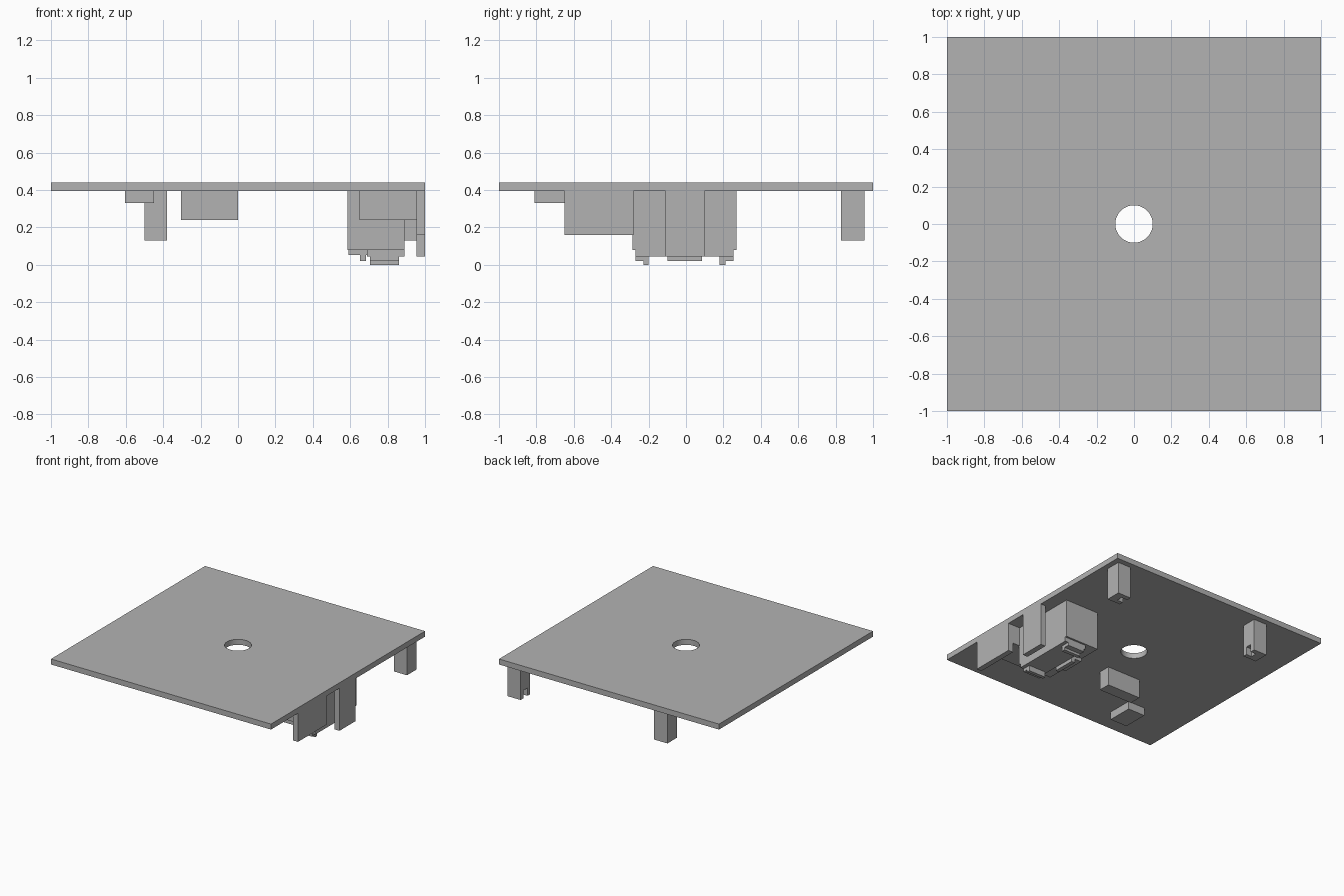
import bpy

cube = bpy.data.objects.get("Cube")
if cube:
    bpy.data.objects.remove(cube, do_unlink=True)

grey = bpy.data.materials.new("plain_grey")
grey.use_nodes = True
colour = (0.45, 0.45, 0.45, 1)
grey.diffuse_color = colour
grey.node_tree.nodes["Principled BSDF"].inputs["Base Color"].default_value = colour


def box(name, x, y, z):
    """Box from (min, max) pairs on each axis."""
    lo, hi = zip(x, y, z)
    bpy.ops.mesh.primitive_cube_add(size=1)
    ob = bpy.context.object
    ob.name = name
    for v in ob.data.vertices:
        v.co = [a + (b - a) * (c + 0.5) for a, b, c in zip(lo, hi, v.co)]
    ob.data.materials.append(grey)
    return ob


def cut(target, cutter):
    cutter.hide_render = True
    cutter.hide_viewport = True
    cutter.display_type = 'WIRE'
    mod = target.modifiers.new("cut", 'BOOLEAN')
    mod.operation = 'DIFFERENCE'
    mod.solver = 'EXACT'
    mod.object = cutter
    bpy.context.view_layer.objects.active = target
    bpy.ops.object.modifier_apply(modifier=mod.name)
    bpy.data.objects.remove(cutter, do_unlink=True)


UNDER = 0.395

# Square plate with a round centre hole
plate = box("top_plate", (-1, 1), (-1, 1), (UNDER, 0.44))
bpy.ops.mesh.primitive_cylinder_add(vertices=48, radius=0.1, depth=0.4, location=(0, 0, 0.42))
cut(plate, bpy.context.object)
bpy.ops.object.select_all(action='DESELECT')
plate.select_set(True)
bpy.context.view_layer.objects.active = plate
bpy.ops.object.shade_smooth_by_angle(angle=0.5)

# Two rear posts, notched on the sides that face each other
for name, x0, notch in (("left_rear_post", 0.835, (0.8, 0.89)),
                        ("right_rear_post", -0.5, (-0.43, -0.3))):
    post = box(name, (x0, x0 + 0.12), (0.83, 0.955), (0.13, UNDER))
    cut(post, box("notch_cutter", notch, (0.865, 0.915), (0.1, 0.195)))

# Small blocks under the plate
box("centre_block", (-0.305, 0), (-0.4, -0.3), (0.24, UNDER))
box("low_block", (-0.605, -0.45), (-0.81, -0.6), (0.33, UNDER))

# Edge panel, edge tab and side block beside the socket
box("edge_panel", (0.955, 1), (-0.65, -0.28), (0.16, UNDER))
box("edge_tab", (0.955, 1), (-0.11, 0.1), (0.045, UNDER))
box("side_block", (0.65, 0.955), (-0.52, -0.28), (0.24, UNDER))

# Socket body with its raised base
box("socket_body", (0.585, 0.89), (-0.285, 0.27), (0.08, UNDER))
box("socket_base", (0.69, 0.89), (-0.27, 0.255), (0.045, 0.08))

# Latches on the front and rear edges of the base
for side, arm, lip in (("front", (-0.27, -0.2), (-0.228, -0.2)),
                       ("rear", (0.18, 0.255), (0.18, 0.21))):
    box(side + "_latch_arm", (0.705, 0.86), arm, (0.02, 0.045))
    box(side + "_latch_lip", (0.705, 0.86), lip, (0, 0.02))

# Latch on the inner edge
box("inner_latch_arm", (0.59, 0.69), (-0.1, 0.085), (0.052, 0.08))
box("inner_latch_lip", (0.652, 0.685), (-0.1, 0.085), (0.02, 0.052))
